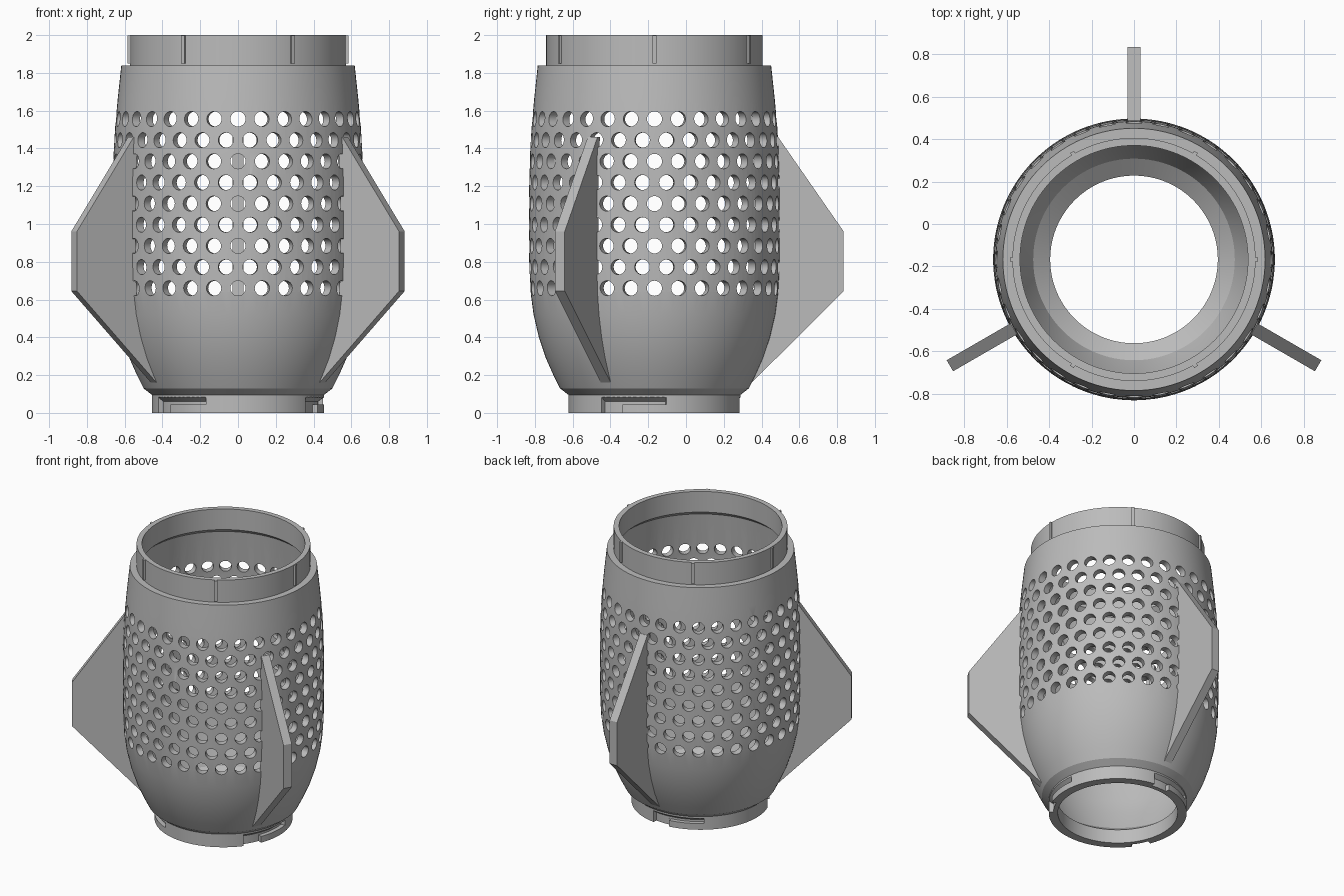
import bpy, bmesh, math
from mathutils import Matrix, Vector

if "Cube" in bpy.data.objects:
    bpy.data.objects.remove(bpy.data.objects["Cube"])

CY = -0.167                      # the basket axis sits forward of centre
AXIS = Matrix.Translation((0, CY, 0))

grey = bpy.data.materials.new("grey plastic")
grey.use_nodes = True
COLOUR = (0.5, 0.5, 0.5, 1)
grey.diffuse_color = COLOUR
grey.node_tree.nodes["Principled BSDF"].inputs["Base Color"].default_value = COLOUR


def finish(bm, name):
    bmesh.ops.recalc_face_normals(bm, faces=bm.faces)
    mesh = bpy.data.meshes.new(name)
    bm.to_mesh(mesh)
    bm.free()
    mesh.transform(AXIS)
    mesh.materials.append(grey)
    obj = bpy.data.objects.new(name, mesh)
    bpy.context.collection.objects.link(obj)
    return obj


def revolve(bm, section, start=0, end=360, steps=128):
    """Turn a closed (radius, height) section about the axis."""
    full = end - start == 360
    rings = []
    for i in range(steps if full else steps + 1):
        a = math.radians(start + (end - start) * i / steps)
        rings.append([bm.verts.new((r * math.cos(a), r * math.sin(a), z)) for r, z in section])
    n = len(section)
    for i in range(steps):
        p, q = rings[i], rings[(i + 1) % len(rings)]
        for j in range(n):
            k = (j + 1) % n
            bm.faces.new((p[j], p[k], q[k], q[j]))
    if not full:
        bm.faces.new(rings[0])
        bm.faces.new(rings[-1])


def select(obj):
    bpy.ops.object.select_all(action='DESELECT')
    obj.select_set(True)
    bpy.context.view_layer.objects.active = obj


def cut(obj, cutter):
    cutter.hide_render = True
    mod = obj.modifiers.new("cut", 'BOOLEAN')
    mod.operation = 'DIFFERENCE'
    mod.solver = 'EXACT'
    mod.object = cutter
    select(obj)
    bpy.ops.object.modifier_apply(modifier=mod.name)
    bpy.data.objects.remove(cutter)


# Basket shell: neck, bulging wall, shoulder and top collar
outer = [(0.455, 0), (0.455, 0.095), (0.5, 0.13), (0.535, 0.2), (0.575, 0.29),
         (0.612, 0.4), (0.64, 0.52), (0.656, 0.64), (0.663, 0.8), (0.664, 1.0),
         (0.663, 1.2), (0.658, 1.38), (0.65, 1.52), (0.636, 1.67), (0.618, 1.838),
         (0.573, 1.838), (0.573, 2.0)]
inner = [(0.537, 2.0), (0.537, 1.85), (0.572, 1.82), (0.605, 1.5), (0.616, 1.2),
         (0.616, 0.8), (0.607, 0.64), (0.57, 0.42), (0.54, 0.31), (0.475, 0.16),
         (0.395, 0.1), (0.395, 0)]
bm = bmesh.new()
revolve(bm, outer + inner)
shell = finish(bm, "perforated_shell")

# Staggered rows of round holes
bm = bmesh.new()
COUNT, ROWS = 32, 9
for row in range(ROWS):
    z = 0.66 + 0.112 * row
    for i in range(COUNT):
        a = math.tau * (i + 0.5 * (row % 2)) / COUNT
        turn = Matrix.Rotation(a, 4, 'Z') @ Matrix.Translation((0.63, 0, z)) @ Matrix.Rotation(math.pi / 2, 4, 'Y')
        bmesh.ops.create_cone(bm, cap_ends=True, segments=24, radius1=0.04,
                              radius2=0.04, depth=0.2, matrix=turn)
cut(shell, finish(bm, "hole_cutter"))

# Three L-shaped locking slots in the neck
track = [(0.425, 0.045), (0.52, 0.045), (0.52, 0.132), (0.425, 0.06)]
entry = [(0.425, -0.02), (0.52, -0.02), (0.52, 0.06), (0.425, 0.06)]
for name, section, width in (("track", track, 46), ("entry", entry, 16)):
    bm = bmesh.new()
    for start in (-38, 82, 202):
        revolve(bm, section, start, start + width, 12)
    cut(shell, finish(bm, name + "_cutter"))

select(shell)
bpy.ops.object.shade_smooth_by_angle(angle=math.radians(25))

# Thin upright ribs around the collar
bm = bmesh.new()
for i in range(6):
    place = Matrix.Rotation(math.tau * i / 6, 4, 'Z') @ Matrix.Translation((0.572, 0, 1.924))
    bmesh.ops.create_cube(bm, size=1, matrix=place @ Matrix.Diagonal((0.026, 0.02, 0.148, 1)))
finish(bm, "collar_ribs")

# Three radial fins
fin = [(0.515, 0.16), (1.002, 0.645), (1.002, 0.96), (0.655, 1.46),
       (0.63, 1.46), (0.645, 1.2), (0.645, 0.8), (0.635, 0.6), (0.595, 0.4), (0.5, 0.17)]
for name, angle in (("back_fin", 90), ("right_fin", 210), ("left_fin", 330)):
    bm = bmesh.new()
    face = bm.faces.new([bm.verts.new((r, -0.03, z)) for r, z in fin])
    side = bmesh.ops.extrude_face_region(bm, geom=[face])["geom"]
    bmesh.ops.translate(bm, vec=Vector((0, 0.06, 0)),
                        verts=[v for v in side if isinstance(v, bmesh.types.BMVert)])
    bmesh.ops.rotate(bm, verts=bm.verts, matrix=Matrix.Rotation(math.radians(angle), 3, 'Z'))
    finish(bm, name)
